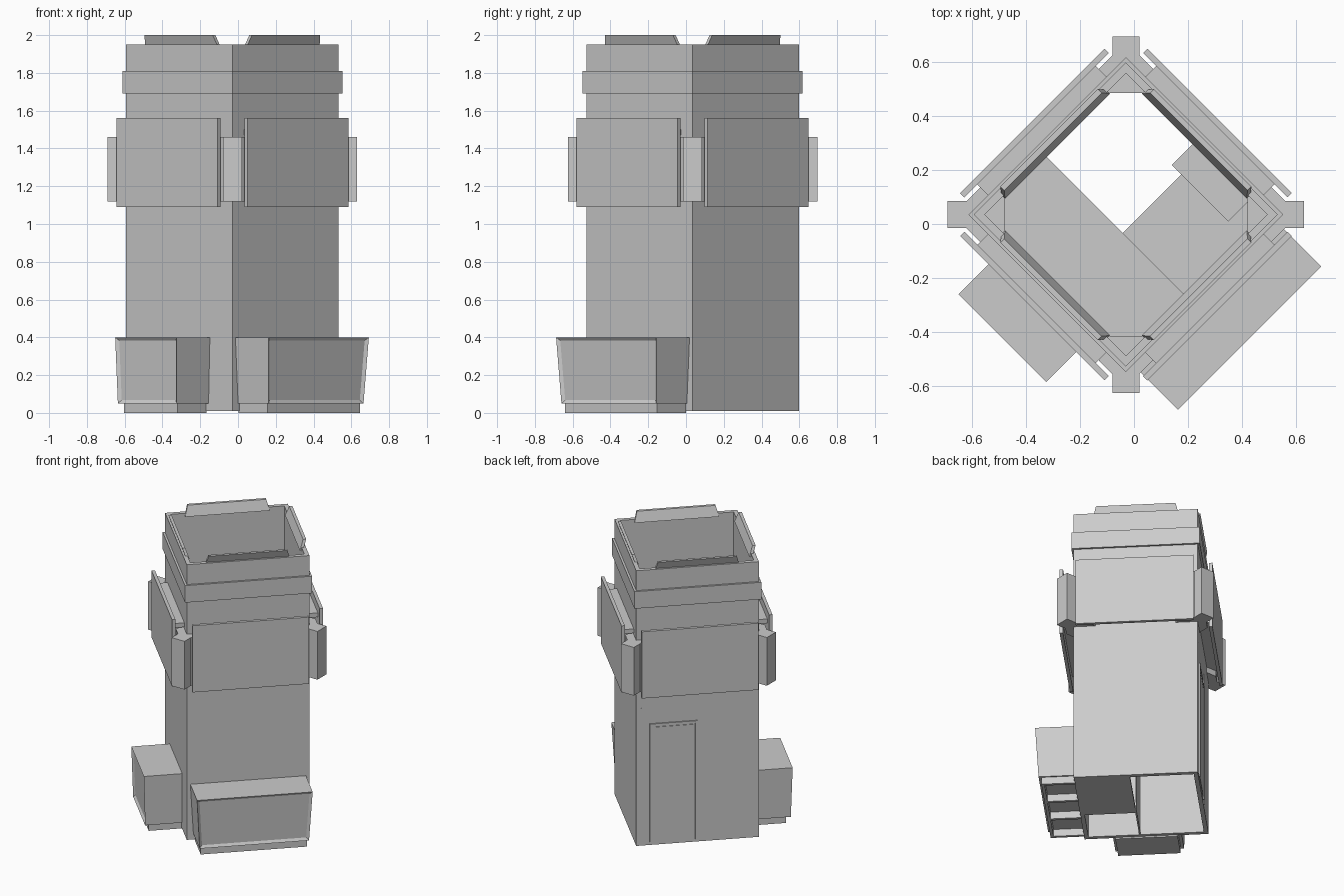
import bpy
import bmesh
from math import radians
from mathutils import Matrix, Vector

cube = bpy.data.objects.get("Cube")
if cube:
    bpy.data.objects.remove(cube, do_unlink=True)

grey = bpy.data.materials.new("plain_grey")
grey.use_nodes = True
COLOUR = (0.6, 0.6, 0.6, 1)
grey.diffuse_color = COLOUR
grey.node_tree.nodes["Principled BSDF"].inputs["Base Color"].default_value = COLOUR

# The tower stands corner-on: local axes are turned 45 degrees
CENTRE = Matrix.Translation((-0.03, 0.035, 0))
HALF = 0.398      # outer half width
INNER = 0.37      # inner half width
SIDES = {"back_left": 90, "front_right": 180, "front_left": 270, "back_right": 0}


def finish(name, bm, turn):
    bmesh.ops.recalc_face_normals(bm, faces=bm.faces)
    bm.transform(CENTRE @ Matrix.Rotation(radians(45 + turn), 4, "Z"))
    mesh = bpy.data.meshes.new(name)
    bm.to_mesh(mesh)
    bm.free()
    mesh.materials.append(grey)
    obj = bpy.data.objects.new(name, mesh)
    bpy.context.collection.objects.link(obj)
    return obj


def prism(name, profile, z0, z1, turn=0):
    """Upright prism over a plan profile."""
    bm = bmesh.new()
    face = bm.faces.new([bm.verts.new((x, y, z0)) for x, y in profile])
    new = bmesh.ops.extrude_face_region(bm, geom=[face])["geom"]
    bmesh.ops.translate(bm, vec=(0, 0, z1 - z0),
                        verts=[v for v in new if isinstance(v, bmesh.types.BMVert)])
    return finish(name, bm, turn)


def box(name, x, y, z, turn=0):
    return prism(name, [(x[0], y[0]), (x[1], y[0]), (x[1], y[1]), (x[0], y[1])],
                 z[0], z[1], turn)


def tube(name, outer, inner, z0, z1):
    """Square ring with open ends."""
    bm = bmesh.new()
    signs = [(1, 1), (-1, 1), (-1, -1), (1, -1)]
    rings = [[bm.verts.new((sx * r, sy * r, z)) for sx, sy in signs]
             for r, z in ((outer, z0), (outer, z1), (inner, z1), (inner, z0))]
    for k in range(4):
        low, high = rings[k], rings[(k + 1) % 4]
        for i in range(4):
            j = (i + 1) % 4
            bm.faces.new((low[i], low[j], high[j], high[i]))
    return finish(name, bm, 0)


def cabinet(name, half, drop, turn):
    """Box on a wall, narrowing downwards, with a recessed front."""
    bm = bmesh.new()
    bmesh.ops.create_cube(bm, size=1)
    for v in bm.verts:
        low = v.co.z < 0
        front = v.co.x > 0
        v.co = Vector(((0.647 - drop * low) if front else HALF - 0.005,
                       (half - drop * low) * (1 if v.co.y > 0 else -1),
                       0.05 if low else 0.40))
    bm.normal_update()
    face = max(bm.faces, key=lambda f: f.normal.x)
    bmesh.ops.inset_region(bm, faces=[face], thickness=0.025, depth=0)
    bmesh.ops.translate(bm, verts=face.verts, vec=(-0.012, 0, 0))
    return finish(name, bm, turn)


# Hollow tower and its belt
tube("tower_walls", HALF, INNER, 0.01, 1.95)
tube("upper_belt", 0.412, HALF - 0.005, 1.69, 1.81)

# Floors, partition and shelf inside
box("upper_floor", (-INNER, -0.057), (-INNER, INNER), (0.96, 0.98))
box("lower_floor", (-0.09, INNER), (-INNER, -0.04), (0.01, 0.03))
box("partition", (-INNER, -0.057), (-0.045, -0.035), (0.01, 0.96))
box("inner_shelf", (0.25, INNER), (-0.286, 0.01), (0.46, 0.48))

# Large screens on every side, with rails behind and sloping top flaps
for side, turn in SIDES.items():
    box("screen_" + side, (0.468, 0.49), (-0.378, 0.378), (1.09, 1.56), turn)
    for level, z in (("lower", 1.16), ("upper", 1.47)):
        box(f"{level}_rail_{side}", (HALF - 0.005, 0.47), (-0.31, 0.31), (z, z + 0.03), turn)
    bm = bmesh.new()
    bmesh.ops.create_cube(bm, size=1)
    for v in bm.verts:
        top = v.co.z > 0
        v.co = Vector(((0.392 if top else 0.368) + v.co.x * 0.02,
                       v.co.y * (0.51 if top else 0.55), 2.0 if top else 1.93))
    finish("top_flap_" + side, bm, turn)

# Flared blocks on the four corners
half_plan = [(0.66, 0.05), (0.59, 0.05), (0.54, 0.10), (0.45, 0.10)]
plan = half_plan + [(x, -y) for x, y in reversed(half_plan)]
for side, turn in SIDES.items():
    prism("corner_block_" + side, plan, 1.12, 1.46, turn + 45)

# Small cabinet with a plinth
cabinet("small_cabinet", 0.23, 0.01, 180)
box("small_plinth", (HALF - 0.005, 0.61), (-0.2, 0.2), (0, 0.06), 180)

# Wide cabinet on a ribbed plinth
cabinet("wide_cabinet", 0.375, 0.02, 270)
box("wide_plinth_front", (0.59, 0.61), (-0.345, 0.345), (0, 0.06), 270)
for i in range(4):
    y = -0.335 + i * 0.2233
    box(f"wide_plinth_rib_{i + 1}", (HALF - 0.005, 0.60), (y - 0.01, y + 0.01), (0, 0.06), 270)

# Door trim and thin seam strips on the back
door = 0.406
for name, y, z in (("door_left_trim", (-0.31, -0.295), (0.03, 0.86)),
                   ("door_right_trim", (-0.015, 0.0), (0.03, 0.86)),
                   ("door_head_trim", (-0.31, 0.0), (0.85, 0.865)),
                   ("door_leaf", (-0.28, -0.03), (0.04, 0.84))):
    depth = door - 0.004 if name == "door_leaf" else door
    box(name, (HALF - 0.002, depth), y, z, 90)
for i, y in enumerate((-0.36, 0.04)):
    box(f"wall_seam_{i + 1}", (HALF - 0.002, HALF + 0.004), (y - 0.006, y + 0.006), (0.02, 0.98), 90)
